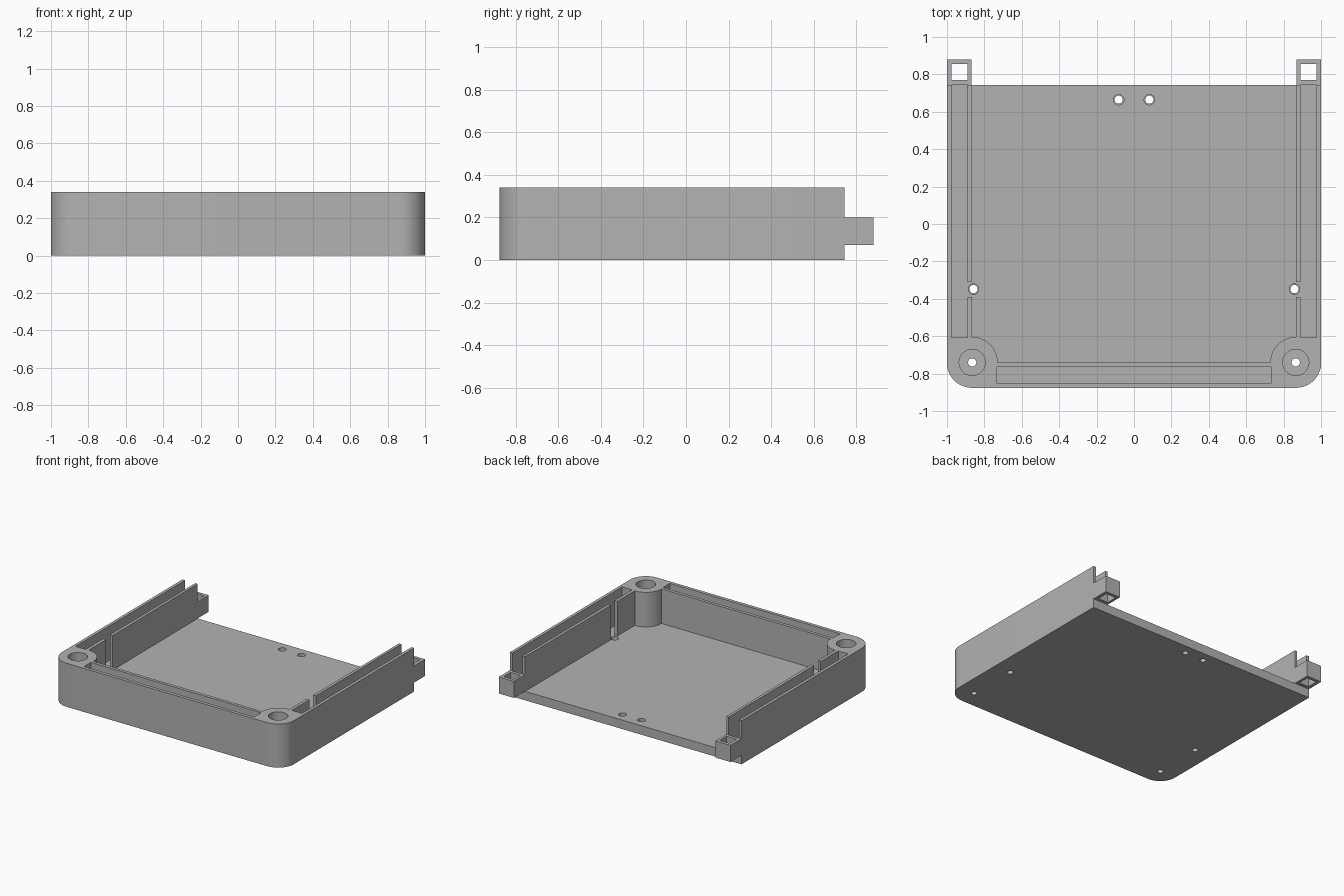
import bpy, bmesh
from math import sin, cos, pi

cube = bpy.data.objects.get("Cube")
if cube:
    bpy.data.objects.remove(cube, do_unlink=True)

grey = bpy.data.materials.new("plain grey")
grey.use_nodes = True
grey.diffuse_color = (0.45, 0.45, 0.45, 1)
grey.node_tree.nodes["Principled BSDF"].inputs["Base Color"].default_value = (0.45, 0.45, 0.45, 1)

FLOOR, TOP, BACK, FRONT = 0.07, 0.34, 0.744, -0.876
PIN_X, PIN_Y, R = 0.865, -0.74, 0.136


def prism(name, outline, z0, z1):
    """Extrude a flat outline from z0 to z1."""
    bm = bmesh.new()
    base = bm.faces.new([bm.verts.new((x, y, z0)) for x, y in outline])
    new = bmesh.ops.extrude_face_region(bm, geom=[base])["geom"]
    bmesh.ops.translate(bm, vec=(0, 0, z1 - z0),
                        verts=[v for v in new if isinstance(v, bmesh.types.BMVert)])
    bmesh.ops.recalc_face_normals(bm, faces=bm.faces)
    mesh = bpy.data.meshes.new(name)
    bm.to_mesh(mesh)
    bm.free()
    mesh.materials.append(grey)
    obj = bpy.data.objects.new(name, mesh)
    bpy.context.collection.objects.link(obj)
    return obj


def rect(x0, x1, y0, y1):
    return [(x0, y0), (x1, y0), (x1, y1), (x0, y1)]


def arc(x, y, r, a0, a1, n=16):
    """Arc points, angles in half turns."""
    return [(x + r * cos(pi * (a0 + (a1 - a0) * i / n)),
             y + r * sin(pi * (a0 + (a1 - a0) * i / n))) for i in range(n + 1)]


def circle(x, y, r):
    return arc(x, y, r, 0, 2, 40)[:-1]


def cut(target, outline, z0, z1):
    cutter = prism("cutter", outline, z0, z1)
    cutter.hide_render = True
    mod = target.modifiers.new("cut", 'BOOLEAN')
    mod.operation, mod.solver, mod.object = 'DIFFERENCE', 'EXACT', cutter
    bpy.ops.object.select_all(action='DESELECT')
    bpy.context.view_layer.objects.active = target
    target.select_set(True)
    bpy.ops.object.modifier_apply(modifier=mod.name)
    bpy.data.objects.remove(cutter, do_unlink=True)


def smooth(obj):
    bpy.ops.object.select_all(action='DESELECT')
    bpy.context.view_layer.objects.active = obj
    obj.select_set(True)
    bpy.ops.object.shade_smooth_by_angle(angle=0.5)


# Tray block with rounded front corners
tray = prism("tray", arc(-PIN_X, PIN_Y, R, 1, 1.5) + arc(PIN_X, PIN_Y, R, 1.5, 2)
             + [(1, BACK), (-1, BACK)], 0, TOP)

# Main cavity, open at the back, curving round the corner bosses
cut(tray, arc(-PIN_X, PIN_Y, R, 0.5, 0) + arc(PIN_X, PIN_Y, R, 1, 0.5)
    + [(0.87, 1), (-0.87, 1)], FLOOR, 0.5)

# Front panel slot
cut(tray, rect(-0.735, 0.735, -0.85, -0.765), FLOOR, 0.5)

for s in (-1, 1):
    # Side panel slot and the gap in its inner wall
    cut(tray, rect(*sorted((s * 0.89, s * 0.977)), -0.607, 1), FLOOR, 0.5)
    cut(tray, rect(*sorted((s * 0.85, s * 0.92)), -0.39, -0.31), FLOOR, 0.5)
    # Corner screw hole with wide bore
    cut(tray, circle(s * PIN_X, PIN_Y, 0.07), FLOOR, 0.5)
    cut(tray, circle(s * PIN_X, PIN_Y, 0.022), -0.1, 0.5)
    # Floor holes with a shallow wider rim
    for x, y in ((0.858, -0.348), (0.082, 0.665)):
        cut(tray, circle(s * x, y, 0.028), 0.035, 0.12)
        cut(tray, circle(s * x, y, 0.022), -0.1, 0.2)
smooth(tray)

# Rear latch tabs with square sockets
for side, s in (("left", 1), ("right", -1)):
    tab = prism(side + "_latch_tab", rect(*sorted((s * 0.87, s)), BACK, 0.88), FLOOR, 0.2)
    cut(tab, rect(*sorted((s * 0.89, s * 0.975)), 0.77, 0.855), -0.1, 0.5)
    smooth(tab)
